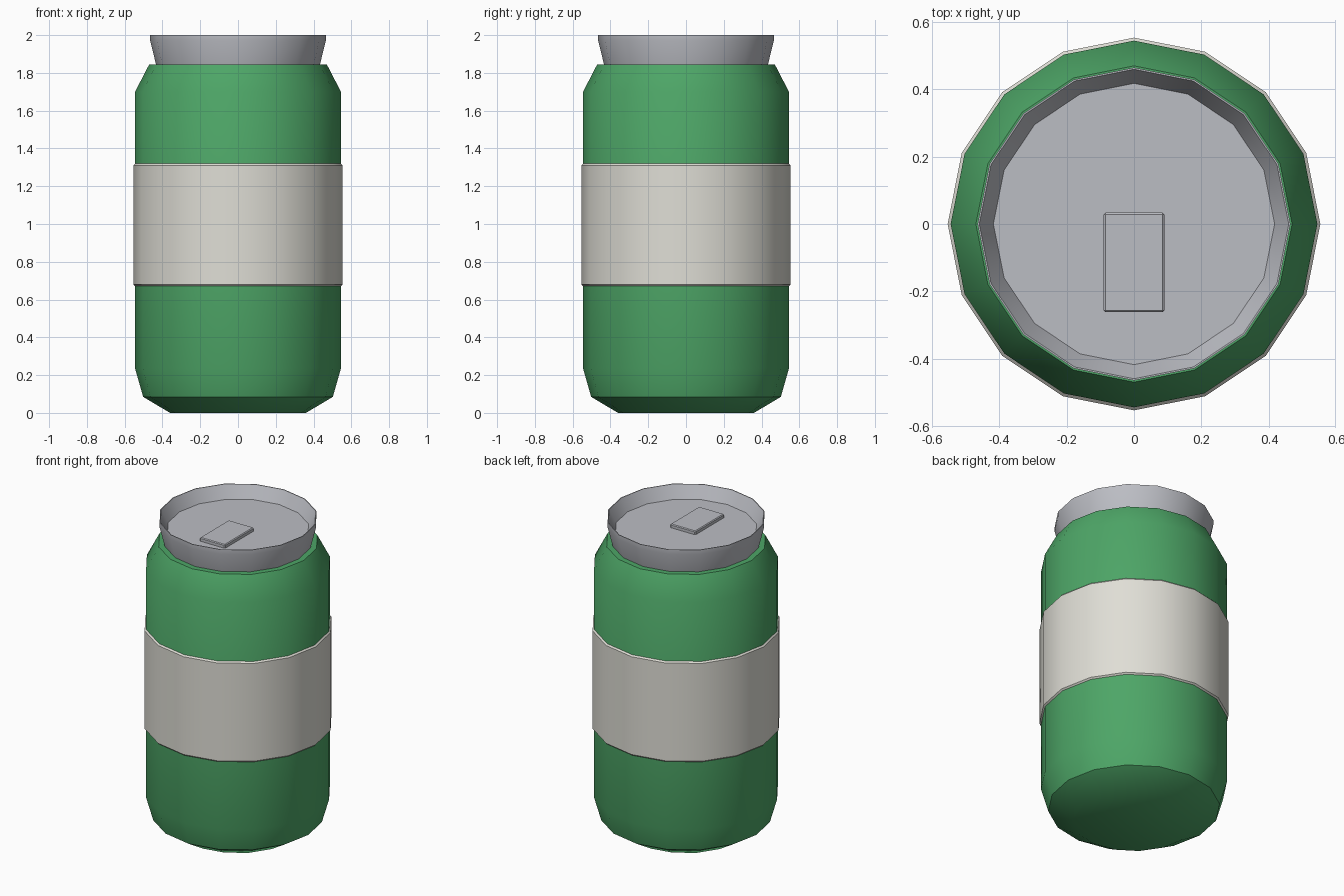
import bpy
import bmesh
from math import cos, sin, pi, radians

SIDES = 16

cube = bpy.data.objects.get("Cube")
if cube:
    bpy.data.objects.remove(cube, do_unlink=True)


def material(name, rgb):
    mat = bpy.data.materials.new(name)
    mat.use_nodes = True
    color = (*rgb, 1)
    mat.diffuse_color = color
    mat.node_tree.nodes["Principled BSDF"].inputs["Base Color"].default_value = color
    return mat


green = material("can green", (0.075, 0.38, 0.135))
cream = material("label cream", (0.74, 0.73, 0.67))
metal = material("lid metal", (0.50, 0.51, 0.55))


def finish(name, bm, mat, smooth=True):
    """Turn a bmesh into a named, shaded object."""
    bmesh.ops.recalc_face_normals(bm, faces=bm.faces)
    mesh = bpy.data.meshes.new(name)
    bm.to_mesh(mesh)
    bm.free()
    mesh.materials.append(mat)
    obj = bpy.data.objects.new(name, mesh)
    bpy.context.collection.objects.link(obj)
    if smooth:
        bpy.ops.object.select_all(action="DESELECT")
        obj.select_set(True)
        bpy.context.view_layer.objects.active = obj
        bpy.ops.object.shade_smooth_by_angle(angle=radians(35))
    return obj


def lathe(name, profile, mat, capped=False, closed=False):
    """Revolve (radius, height) points; cap the ends or close the loop."""
    bm = bmesh.new()
    angles = [2 * pi * i / SIDES for i in range(SIDES)]
    rings = [[bm.verts.new((r * cos(a), r * sin(a), z)) for a in angles]
             for r, z in profile]
    pairs = list(zip(rings, rings[1:]))
    if closed:
        pairs.append((rings[-1], rings[0]))
    for low, high in pairs:
        for i in range(SIDES):
            j = (i + 1) % SIDES
            bm.faces.new((low[i], low[j], high[j], high[i]))
    if capped:
        bm.faces.new(rings[0])
        bm.faces.new(rings[-1])
    return finish(name, bm, mat)


# Painted body with tapered shoulder and base
lathe("can_body", [(0.36, 0), (0.502, 0.085), (0.545, 0.235),
                   (0.545, 1.70), (0.47, 1.845)], green, capped=True)

# Label band, chamfered where it meets the body
lathe("label_band", [(0.544, 0.67), (0.554, 0.68), (0.554, 1.31),
                     (0.544, 1.32)], cream, closed=True)

# Flared rim with the recessed lid at the bottom of its inner wall
lathe("rim_and_lid", [(0.434, 1.845), (0.465, 1.97), (0.465, 2.0),
                      (0.46, 2.0), (0.418, 1.92)], metal, capped=True)

# Pull tab
bm = bmesh.new()
bmesh.ops.create_cube(bm, size=1)
bmesh.ops.scale(bm, vec=(0.18, 0.295, 0.03), verts=bm.verts)
bmesh.ops.translate(bm, vec=(0, -0.114, 1.928), verts=bm.verts)
tab = finish("pull_tab", bm, metal, smooth=False)
bevel = tab.modifiers.new("edge_bevel", "BEVEL")
bevel.width = 0.005
bevel.segments = 1
